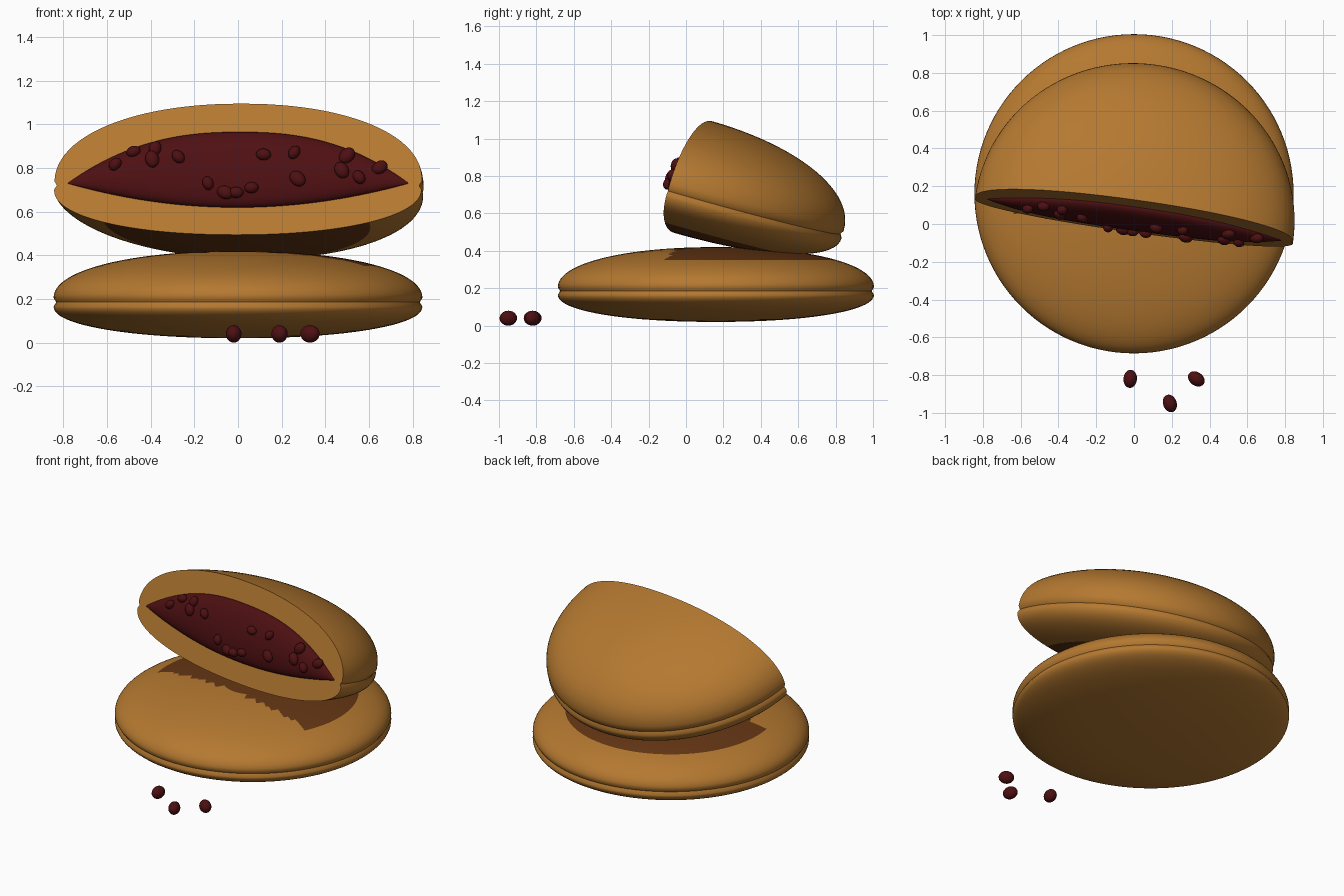
import bpy, bmesh, math, random
from mathutils import Matrix, Vector

random.seed(4)
if "Cube" in bpy.data.objects:
    bpy.data.objects.remove(bpy.data.objects["Cube"])


def material(name, color, roughness):
    mat = bpy.data.materials.new(name)
    mat.use_nodes = True
    mat.diffuse_color = (*color, 1)
    bsdf = mat.node_tree.nodes["Principled BSDF"]
    bsdf.inputs["Base Color"].default_value = (*color, 1)
    bsdf.inputs["Roughness"].default_value = roughness
    return mat


CRUST = material("golden brown crust", (0.46, 0.19, 0.03), 0.7)
TOAST = material("dark toasted crust", (0.13, 0.037, 0.007), 0.8)
BEAN = material("dark red bean", (0.075, 0.005, 0.006), 0.4)


def finish(bm, name, mats, matrix):
    bmesh.ops.recalc_face_normals(bm, faces=bm.faces)
    mesh = bpy.data.meshes.new(name)
    bm.to_mesh(mesh)
    bm.free()
    for mat in mats:
        mesh.materials.append(mat)
    obj = bpy.data.objects.new(name, mesh)
    bpy.context.collection.objects.link(obj)
    obj.matrix_world = matrix
    bpy.ops.object.select_all(action="DESELECT")
    obj.select_set(True)
    bpy.context.view_layer.objects.active = obj
    bpy.ops.object.shade_smooth_by_angle(angle=math.radians(40))
    return obj


def cake(radius, top, bottom, steps=24, segments=112):
    """Lathe of two shallow domes that meet in a soft groove at z = 0."""
    lip = 0.02

    def dome(height):
        sign = math.copysign(1, height)
        for i in range(steps + 1):
            t = math.pi / 2 * i / steps
            c, s = max(math.cos(t), 0) ** 0.94, math.sin(t) ** 0.94
            if i == steps:
                c = 0
            yield Vector((radius * c, 0, sign * lip + (height - sign * lip) * s))

    profile = list(dome(-bottom))[::-1] + [Vector((radius - 0.012, 0, 0))] + list(dome(top))
    bm = bmesh.new()
    verts = [bm.verts.new(p) for p in profile]
    edges = [bm.edges.new(pair) for pair in zip(verts, verts[1:])]
    bmesh.ops.spin(bm, geom=verts + edges, axis=(0, 0, 1), cent=(0, 0, 0),
                   angle=math.tau, steps=segments)
    bmesh.ops.remove_doubles(bm, verts=bm.verts, dist=0.0005)
    return bm


YAW = Matrix.Rotation(math.radians(-8), 4, "Z")
TILT = Matrix.Translation((0, 0.02, 0.72)) @ YAW @ Matrix.Rotation(math.radians(-16), 4, "X")

# Whole cake lying flat, toasted where the half rests on it
bm = cake(0.845, 0.235, 0.165)
for face in bm.faces:
    c = face.calc_center_median()
    behind_cut = (YAW.inverted() @ (c + Vector((0, 0.14, 0)))).y > -0.04
    face.material_index = int(c.z > 0 and c.xy.length < 0.65 and behind_cut)
finish(bm, "whole_cake", [CRUST, TOAST], Matrix.Translation((0, 0.16, 0.185)))

# Half cake leaning on top, cut flat across the front
bm = cake(0.85, 0.39, 0.235)
cut = bmesh.ops.bisect_plane(bm, geom=bm.verts[:] + bm.edges[:] + bm.faces[:], dist=0.0001,
                             plane_co=(0, 0, 0), plane_no=(0, 1, 0), clear_inner=True)
for face in bm.faces:
    c = face.calc_center_median()
    face.material_index = int(c.z < 0 and c.xy.length < 0.63)
rim = [e for e in bm.edges if e.is_boundary]
bmesh.ops.triangle_fill(bm, use_beauty=True, edges=rim)
finish(bm, "half_cake", [CRUST, TOAST], TILT)

# Bean filling: a pointed pillow bulging out of the cut
HALF, BULGE, MID = 0.79, 0.06, 0.01


def filling_limits(u):
    u = min(abs(u), 1)
    return MID - 0.115 * (1 - u ** 2), MID + 0.245 * (1 - u ** 2.4)


def filling_bulge(u):
    return BULGE * (1 - abs(u) ** 4)


bm = bmesh.new()
rings, around = 48, 32
loops = []
for i in range(rings + 1):
    u = -math.cos(math.pi * i / rings)
    low, high = filling_limits(u)
    loop = []
    for j in range(around):
        t = math.tau * j / around
        z = (low + high) / 2 + (high - low) / 2 * math.cos(t)
        loop.append(bm.verts.new((HALF * u, -filling_bulge(u) * math.sin(t), z)))
    loops.append(loop)
for a, b in zip(loops, loops[1:]):
    for j in range(around):
        k = (j + 1) % around
        bm.faces.new((a[j], a[k], b[k], b[j]))
bmesh.ops.remove_doubles(bm, verts=bm.verts, dist=0.0002)
finish(bm, "bean_filling", [BEAN], TILT)


def bean(name, matrix, size):
    bm = bmesh.new()
    bmesh.ops.create_uvsphere(bm, u_segments=20, v_segments=12, radius=1,
                              matrix=Matrix.Diagonal((*size, 1)))
    finish(bm, name, [BEAN], matrix)


# Beans pressed into the filling, as (x, z) on the cut
spots = [(-.56, .82), (-.48, .88), (-.38, .89), (-.39, .84), (-.27, .85), (.12, .86),
         (.26, .87), (.5, .86), (.48, .79), (.56, .76), (.65, .81), (.28, .75),
         (-.13, .73), (-.05, .69), (0, .69), (.07, .71)]
for n, (x, z) in enumerate(spots):
    lx, lz = x / 0.99, (z - 0.735) / 0.96
    low, high = filling_limits(lx / HALF)
    v = max(-0.95, min(0.95, (2 * lz - low - high) / (high - low)))
    ly = -filling_bulge(lx / HALF) * math.sqrt(1 - v * v) - 0.004
    spin = Matrix.Rotation(random.uniform(0, math.pi), 4, "Y")
    grow = random.uniform(0.85, 1.15)
    bean(f"filling_bean_{n}", TILT @ Matrix.Translation((lx, ly, lz)) @ spin,
         (0.029 * grow, 0.026, 0.037 * grow))

# Loose beans on the ground
for n, (x, y, angle) in enumerate([(-.02, -.82, -5), (.19, -.95, 20), (.33, -.82, 55)]):
    spin = Matrix.Rotation(math.radians(angle), 4, "Z")
    bean(f"loose_bean_{n}", Matrix.Translation((x, y, 0.04)) @ spin, (0.036, 0.048, 0.04))
